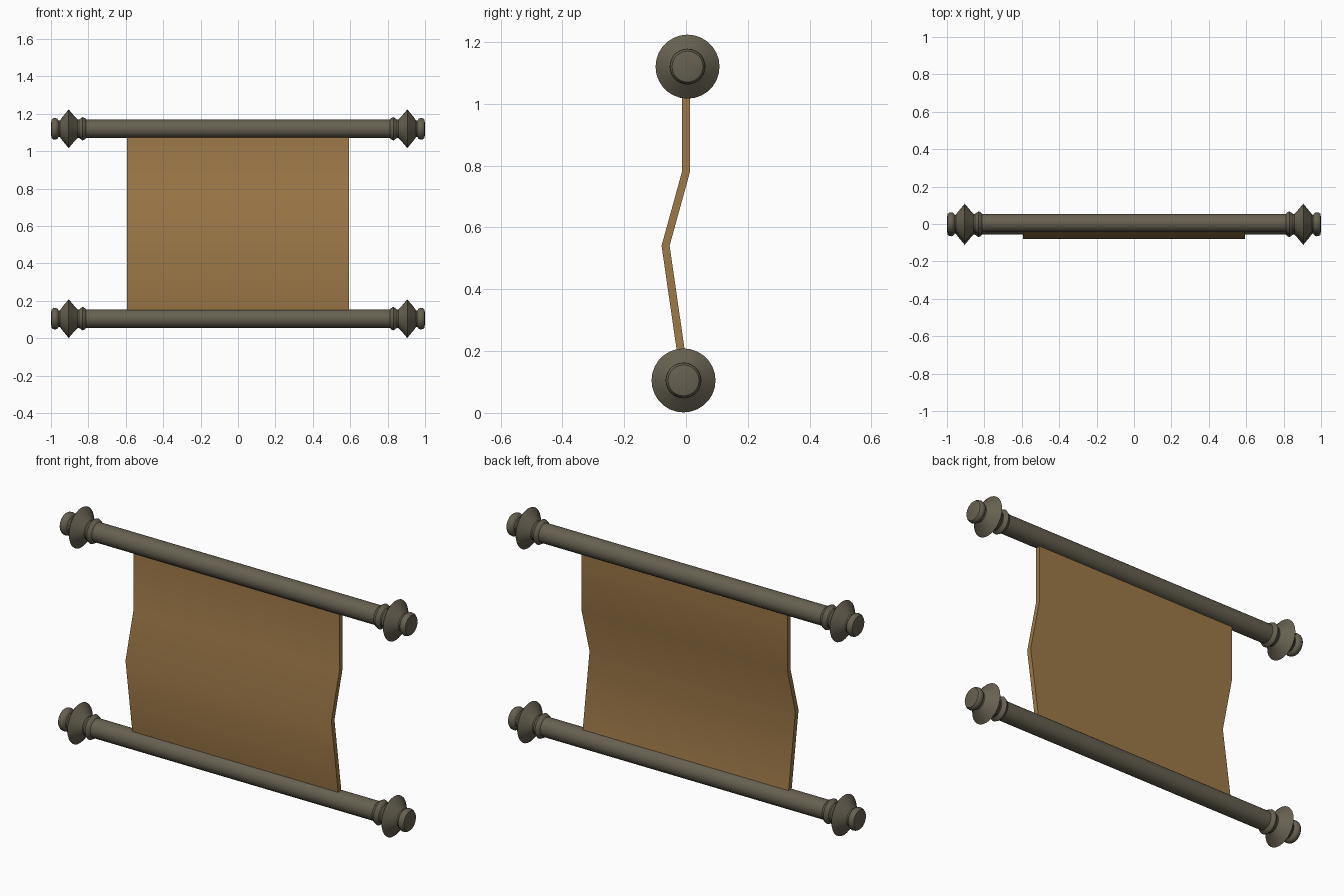
import bpy, bmesh, math

if "Cube" in bpy.data.objects:
    bpy.data.objects.remove(bpy.data.objects["Cube"])


def material(name, rgb):
    m = bpy.data.materials.new(name)
    m.diffuse_color = (*rgb, 1)
    m.use_nodes = True
    m.node_tree.nodes["Principled BSDF"].inputs["Base Color"].default_value = m.diffuse_color
    return m


wood = material("dark grey wood", (0.135, 0.118, 0.082))
parchment = material("tan parchment", (0.34, 0.19, 0.065))


def finish(name, bm, mat, angle):
    bmesh.ops.recalc_face_normals(bm, faces=bm.faces)
    me = bpy.data.meshes.new(name)
    bm.to_mesh(me)
    bm.free()
    me.materials.append(mat)
    ob = bpy.data.objects.new(name, me)
    bpy.context.collection.objects.link(ob)
    bpy.ops.object.select_all(action='DESELECT')
    ob.select_set(True)
    bpy.context.view_layer.objects.active = ob
    bpy.ops.object.shade_smooth_by_angle(angle=math.radians(angle))
    return ob


# Turned end of a rod: (x, radius), from the shaft out to the tip
TURNED = [(0.812, 0.049), (0.818, 0.056), (0.831, 0.063), (0.850, 0.049),
          (0.857, 0.049), (0.872, 0.064), (0.905, 0.1035), (0.938, 0.064),
          (0.952, 0.045), (0.958, 0.043), (0.966, 0.054), (0.976, 0.058),
          (0.988, 0.056), (0.996, 0.050), (1.0, 0.030)]


def rod(name, y, z, sides=28):
    profile = [(-x, r) for x, r in reversed(TURNED)] + TURNED
    bm = bmesh.new()
    rings = []
    for x, r in profile:
        rings.append([bm.verts.new((x, y + r * math.cos(2 * math.pi * i / sides),
                                    z + r * math.sin(2 * math.pi * i / sides)))
                      for i in range(sides)])
    for a, b in zip(rings, rings[1:]):
        for i in range(sides):
            j = (i + 1) % sides
            bm.faces.new((a[i], a[j], b[j], b[i]))
    bm.faces.new(rings[0])
    bm.faces.new(rings[-1])
    return finish(name, bm, wood, 35)


rod("top_rod", 0.005, 1.12)
rod("bottom_rod", -0.008, 0.105)

# Hanging sheet: a bent centre line given thickness in y, extruded along x
LINE = [(0.0, 1.12), (0.0, 0.78), (-0.066, 0.541), (-0.003, 0.105)]
T, W = 0.013, 0.593
bm = bmesh.new()
grid = [[[bm.verts.new((x, y + s * T, z)) for y, z in LINE] for s in (-1, 1)]
        for x in (-W, W)]
(lf, lb), (rf, rb) = grid
for k in range(len(LINE) - 1):
    for a, b in ((lf, rf), (lb, rb), (lf, lb), (rf, rb)):
        bm.faces.new((a[k], a[k + 1], b[k + 1], b[k]))
for k in (0, -1):
    bm.faces.new((lf[k], rf[k], rb[k], lb[k]))
finish("parchment_sheet", bm, parchment, 40)
